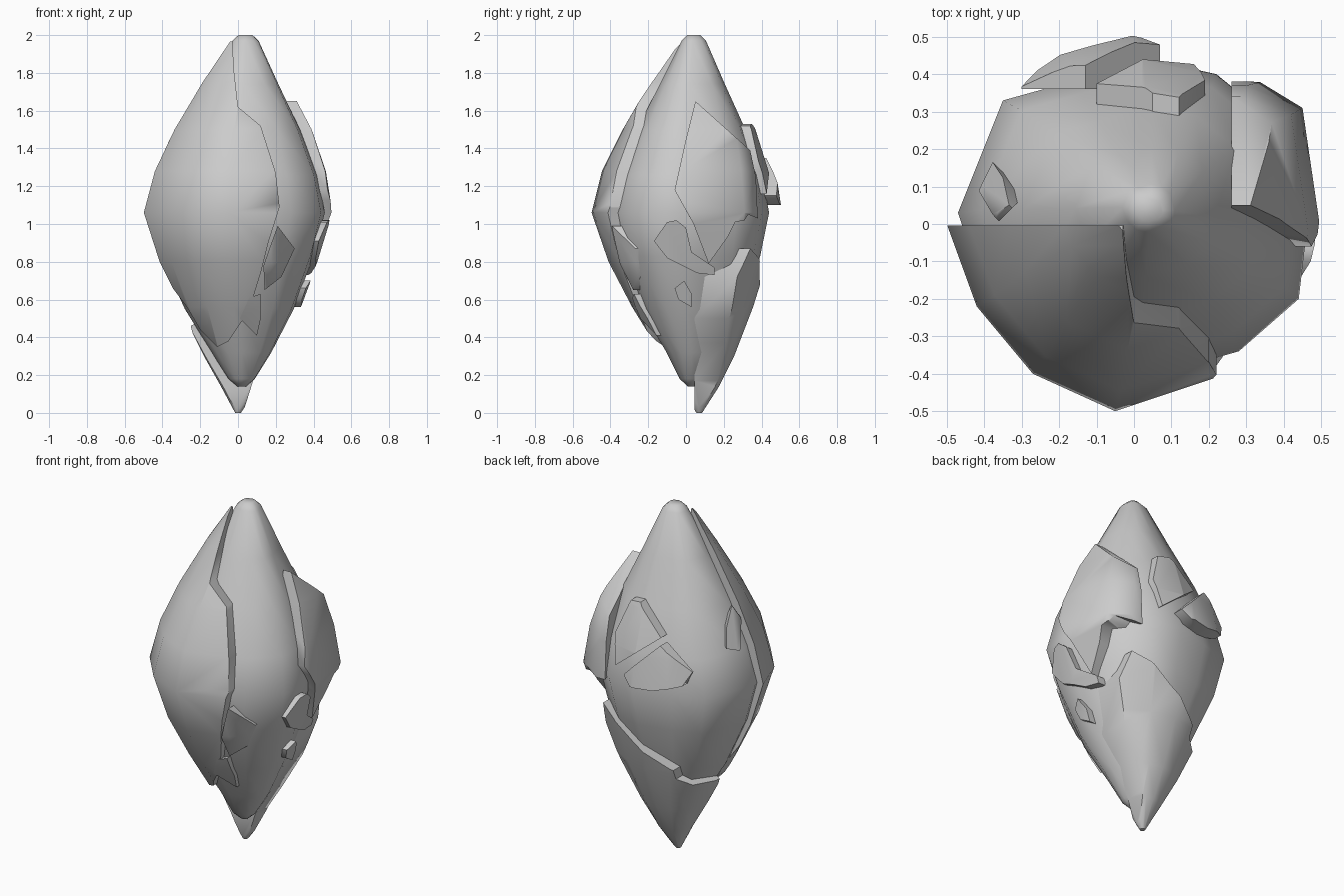
import bpy, bmesh
from mathutils import Vector

if "Cube" in bpy.data.objects:
    bpy.data.objects.remove(bpy.data.objects["Cube"])

stone = bpy.data.materials.new("stone grey")
stone.use_nodes = True
grey = (0.6, 0.6, 0.6, 1)
stone.diffuse_color = grey
stone.node_tree.nodes["Principled BSDF"].inputs["Base Color"].default_value = grey

# Waist outline of the inner core and of the outer shell
CORE = [(.46, -.03), (.44, -.2), (.28, -.34), (0, -.42), (-.22, -.37), (-.39, -.21),
        (-.47, .03), (-.35, .33), (-.17, .38), (.04, .44), (.22, .4), (.38, .27)]
SHELL = [(.5, -.03), (.47, -.2), (.22, -.41), (-.05, -.5), (-.27, -.4), (-.42, -.22),
         (-.5, 0), (-.39, .34), (-.2, .45), (0, .5), (.22, .45), (.45, .31)]
# Rings: height, scale, centre x and y, first for the core, then for the shell
RINGS = [((.14, .05, .02, .03), (0, .03, 0, .07)),
         ((.18, .15, .02, .03), (.14, .2, .01, .075)),
         ((.32, .34, .02, .04), (.3, .38, .01, .065)),
         ((.55, .62, .01, .02), (.56, .64, .01, .035)),
         ((.83, .87, 0, .01), (.8, .84, 0, .01)),
         ((1.06, 1, 0, 0), (1.06, 1, 0, 0)),
         ((1.26, .89, .01, .01), (1.28, .91, .01, .01)),
         ((1.5, .67, .02, .02), (1.5, .74, .02, .035)),
         ((1.74, .4, .03, .03), (1.75, .47, .03, .045)),
         ((1.97, .15, .04, .04), (1.97, .19, .04, .04)),
         ((2, .08, .04, .04), (2.01, .1, .04, .04))]


def mix(a, b, t):
    return [p + (q - p) * t for p, q in zip(a, b)]


def make_object(name, bm):
    bmesh.ops.recalc_face_normals(bm, faces=bm.faces)
    mesh = bpy.data.meshes.new(name)
    bm.to_mesh(mesh)
    bm.free()
    mesh.materials.append(stone)
    ob = bpy.data.objects.new(name, mesh)
    bpy.context.collection.objects.link(ob)
    return ob


def spindle(name, t):
    """Closed faceted spindle; t blends from the core (0) to the shell (1)."""
    bm = bmesh.new()
    waist = [mix(a, b, t) for a, b in zip(CORE, SHELL)]
    rows = []
    for core_ring, shell_ring in RINGS:
        z, s, x, y = mix(core_ring, shell_ring, t)
        rows.append([bm.verts.new((x + s * px, y + s * py, z)) for px, py in waist])
    n = len(waist)
    for low, high in zip(rows, rows[1:]):
        for i in range(n):
            j = (i + 1) % n
            bm.faces.new((low[i], low[j], high[j], high[i]))
    bm.faces.new(rows[0])
    bm.faces.new(rows[-1])
    return make_object(name, bm)


def prism(outline, facing, start):
    """Outline in side and height coordinates, pulled outward along facing."""
    n = Vector((*facing, 0)).normalized()
    side = Vector((-n.y, n.x, 0))
    bm = bmesh.new()
    inner, outer = [[bm.verts.new(side * u + Vector((0, 0, z)) + n * d) for u, z in outline]
                    for d in (start, 1)]
    bm.faces.new(inner)
    bm.faces.new(outer)
    for i in range(len(outline)):
        j = (i + 1) % len(outline)
        bm.faces.new((inner[i], inner[j], outer[j], outer[i]))
    return make_object("plate_cutter", bm)


def smooth(ob):
    bpy.ops.object.select_all(action="DESELECT")
    ob.select_set(True)
    bpy.context.view_layer.objects.active = ob
    bpy.ops.object.shade_smooth_by_angle(angle=0.95)


def plate(name, facing, outline, t=1.0, start=0.1):
    """Cut one plate out of the shell."""
    ob = spindle(name, t)
    cutter = prism(outline, facing, start)
    cutter.hide_render = True
    mod = ob.modifiers.new("cut", "BOOLEAN")
    mod.operation = "INTERSECT"
    mod.solver = "EXACT"
    mod.object = cutter
    graph = bpy.context.evaluated_depsgraph_get()
    mesh = bpy.data.meshes.new_from_object(ob.evaluated_get(graph))
    ob.modifiers.clear()
    ob.data = mesh
    bpy.data.objects.remove(cutter)
    smooth(ob)


FRONT, RIGHT, BACK = (0, -1), (1, 0), (0, 1)

# Inner body
smooth(spindle("core", 0))

# Large plates
plate("front_plate", FRONT,
      [(-.03, 1.965), (-.02, 1.8), (0, 1.62), (.12, 1.52), (.2, 1.27), (.22, 1.09),
       (.16, .9), (.12, .74), (.08, .61), (.03, .5), (-.05, .38), (-.11, .35),
       (-.2, .44), (-.27, .56), (-.6, 1), (-.6, 1.4), (-.15, 1.97)], start=.004)
plate("side_plate", RIGHT,
      [(.05, 1.65), (.34, 1.39), (.37, 1.25), (.38, 1.03), (.33, 1.05), (.31, 1.02),
       (.26, 1.01), (.22, .93), (.12, .79), (.04, 1), (-.06, 1.18), (0, 1.45)], start=.26)
plate("bottom_plate", BACK,
      [(-.3, .87), (-.2, .82), (-.07, .72), (.14, .58), (.14, .52), (.25, .46),
       (.22, .34), (.12, .13), (.02, -.02), (-.02, -.02), (-.08, .17), (-.19, .37),
       (-.26, .5), (-.33, .72)], start=.045)

# Small shards
plate("front_upper_shard", FRONT,
      [(.21, .99), (.3, .87), (.23, .72), (.14, .65), (.135, .78), (.17, .88)], t=1.1)
plate("front_lower_shard", FRONT,
      [(.06, .61), (.12, .63), (.12, .5), (.1, .41), (.01, .5)], t=1.1)
plate("side_upper_shard", RIGHT,
      [(-.17, .91), (-.1, 1.01), (-.05, 1.02), (0, .98), (.03, .85), (.15, .77),
       (.15, .73), (.06, .74), (-.1, .82)])
plate("side_lower_shard", RIGHT,
      [(-.06, .66), (-.01, .7), (.03, .63), (.03, .56), (-.04, .6)], t=1.1)
plate("back_upper_shard", BACK,
      [(-.12, 1.52), (-.05, 1.53), (.1, 1.37), (-.16, 1.16), (-.19, 1.33)], t=.6, start=.29)
plate("back_lower_shard", BACK,
      [(.13, 1.35), (.3, 1.22), (.26, 1.14), (.11, 1.1), (-.02, 1.1), (-.07, 1.15)],
      t=1.15, start=.36)
plate("back_corner_shard", (-1, 1),
      [(.2, 1.5), (.25, 1.42), (.23, 1.27), (.15, 1.3), (.16, 1.4)], t=.8, start=.26)
